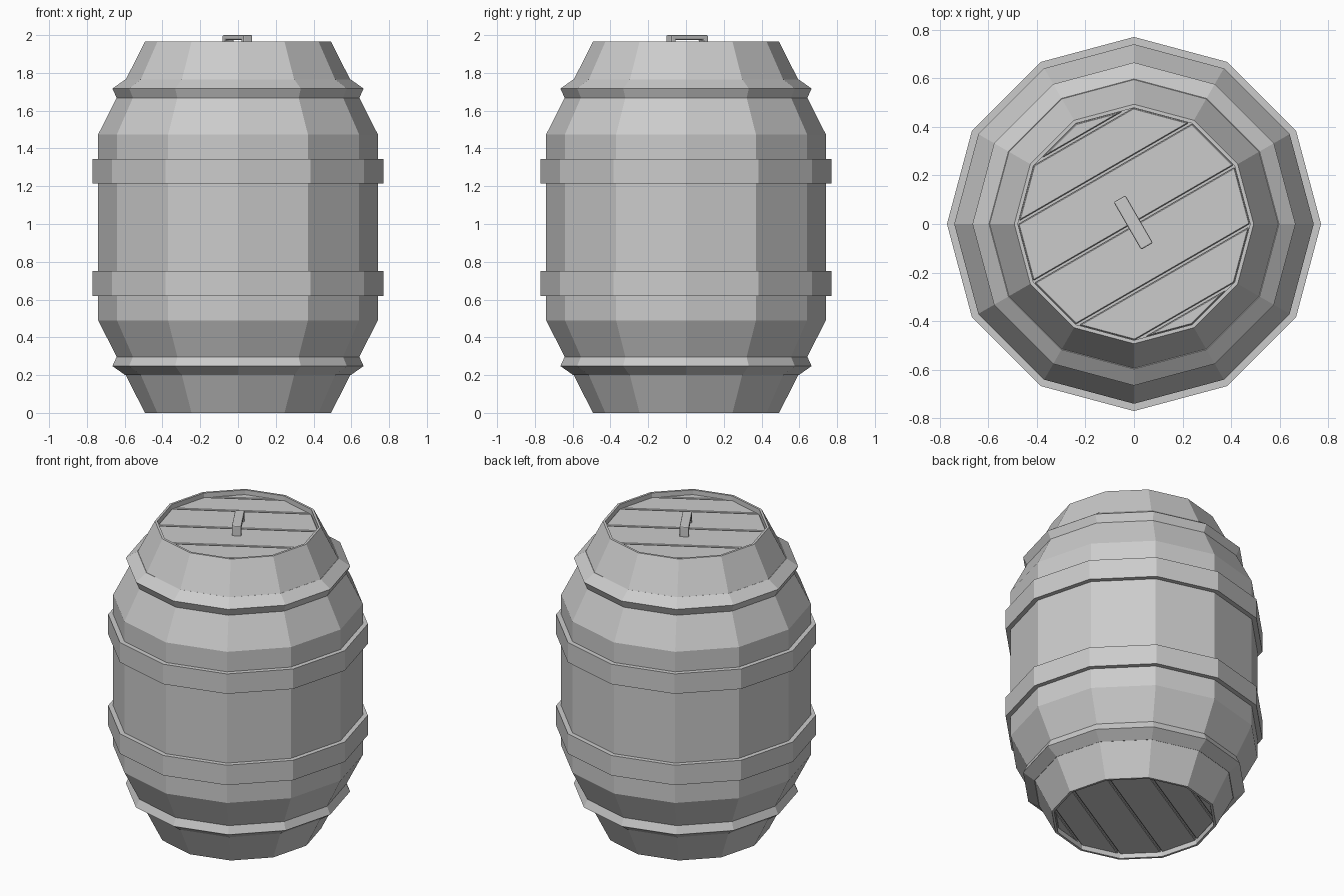
import bpy, bmesh, math
from mathutils import Vector, Matrix

if "Cube" in bpy.data.objects:
    bpy.data.objects.remove(bpy.data.objects["Cube"])

SIDES = 12


def finish(name, bm):
    bmesh.ops.recalc_face_normals(bm, faces=bm.faces)
    me = bpy.data.meshes.new(name)
    bm.to_mesh(me)
    bm.free()
    ob = bpy.data.objects.new(name, me)
    bpy.context.collection.objects.link(ob)
    return ob


def lathe(name, profile, closed):
    """Spin an (r, z) profile; open profiles get capped at both ends."""
    bm = bmesh.new()
    rings = []
    for r, z in profile:
        rings.append([bm.verts.new((r * math.cos(k * math.tau / SIDES),
                                    r * math.sin(k * math.tau / SIDES), z))
                      for k in range(SIDES)])
    pairs = list(zip(rings, rings[1:]))
    if closed:
        pairs.append((rings[-1], rings[0]))
    else:
        bm.faces.new(rings[0])
        bm.faces.new(rings[-1])
    for a, b in pairs:
        for k in range(SIDES):
            n = (k + 1) % SIDES
            bm.faces.new((a[k], a[n], b[n], b[k]))
    return finish(name, bm)


def flip(profile, height=1.965):
    return [(r, height - z) for r, z in profile]


# Barrel body with thin recessed rims at both ends
lower = [(0.478, 0.045), (0.478, 0.0), (0.493, 0.0), (0.74, 0.49)]
lathe("barrel_body", lower + flip(lower)[::-1], False)

# Straight middle hoops and slanted end hoops
hoop = [(0.73, 0.62), (0.77, 0.62), (0.77, 0.75), (0.73, 0.75)]
end_hoop = [(0.58, 0.206), (0.597, 0.20), (0.665, 0.248), (0.642, 0.298), (0.62, 0.29)]
for label, prof in (("lower_middle_hoop", hoop), ("upper_middle_hoop", flip(hoop)),
                    ("bottom_hoop", end_hoop), ("top_hoop", flip(end_hoop))):
    lathe(label, prof, True)


# Lid planks: a 12-sided disc sliced between opposite corners
def plank(name, lo, hi, z, thick):
    n = Vector((-0.5, math.sqrt(0.75), 0))
    bm = bmesh.new()
    bmesh.ops.create_cone(bm, cap_ends=True, segments=SIDES, radius1=0.477,
                          radius2=0.477, depth=thick,
                          matrix=Matrix.Translation((0, 0, z)) @ Matrix.Rotation(0, 4, 'Z'))
    for d, sign in ((lo, -1), (hi, 1)):
        bmesh.ops.bisect_plane(bm, geom=bm.verts[:] + bm.edges[:] + bm.faces[:],
                               plane_co=n * d, plane_no=n * sign, clear_outer=True)
        bmesh.ops.holes_fill(bm, edges=[e for e in bm.edges if e.is_boundary], sides=0)
    ob = finish(name, bm)
    mod = ob.modifiers.new("soft_edges", 'BEVEL')
    mod.width = 0.004
    mod.segments = 1


cuts = [0.485 * math.cos(math.radians(a)) for a in (180, 150, 120, 90, 60, 30, 0)]
for i in range(6):
    plank(f"lid_plank_{i + 1}", cuts[i] + 0.005, cuts[i + 1] - 0.005, 1.925, 0.024)
    plank(f"base_plank_{i + 1}", cuts[i] + 0.005, cuts[i + 1] - 0.005, 0.04, 0.024)

# Arched lid handle: extruded bridge outline, turned across the planks
outline = [(-0.113, 1.93), (-0.113, 2.0), (0.113, 2.0), (0.113, 1.93),
           (0.085, 1.93), (0.085, 1.975), (-0.085, 1.975), (-0.085, 1.93)]
bm = bmesh.new()
face = bm.faces.new([bm.verts.new((x, -0.028, z)) for x, z in outline])
ext = bmesh.ops.extrude_face_region(bm, geom=[face], use_keep_orig=True)
bmesh.ops.translate(bm, vec=(0, 0.056, 0),
                    verts=[v for v in ext["geom"] if isinstance(v, bmesh.types.BMVert)])
bmesh.ops.rotate(bm, verts=bm.verts, cent=(0, 0, 0),
                 matrix=Matrix.Rotation(math.radians(-60), 3, 'Z'))
bmesh.ops.translate(bm, verts=bm.verts, vec=(-0.003, 0.006, 0))
handle = finish("lid_handle", bm)
mod = handle.modifiers.new("soft_edges", 'BEVEL')
mod.width = 0.006
mod.segments = 2
